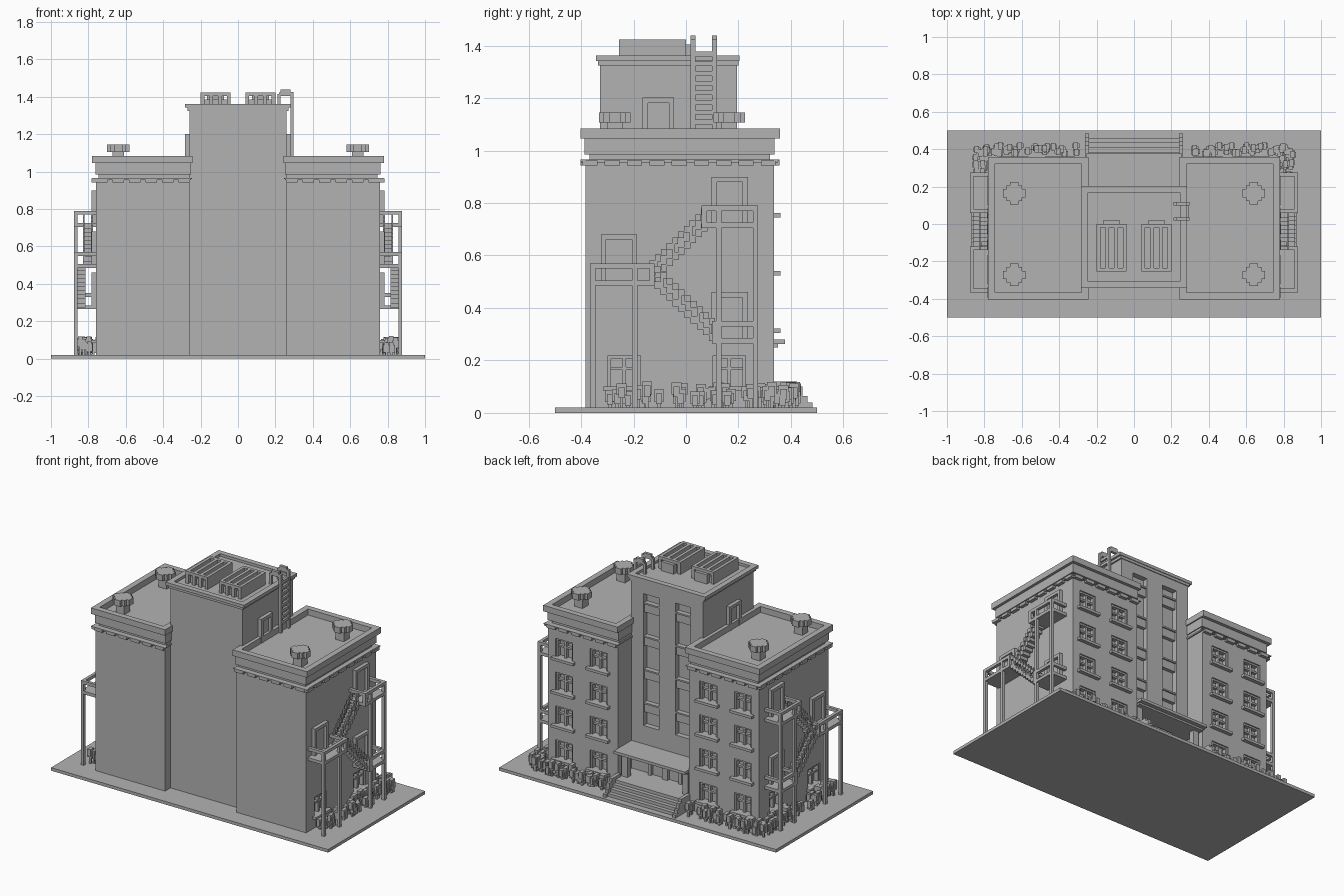
import bpy, bmesh, random
from mathutils import Matrix, Vector

old = bpy.data.objects.get("Cube")
if old:
    bpy.data.objects.remove(old, do_unlink=True)

GREY = 0.45
mat = bpy.data.materials.new("plain_grey")
mat.use_nodes = True
mat.diffuse_color = (GREY, GREY, GREY, 1)
mat.node_tree.nodes["Principled BSDF"].inputs["Base Color"].default_value = (GREY, GREY, GREY, 1)


def make(name, boxes):
    """One object from boxes given as (x0, x1, y0, y1, z0, z1)."""
    bm = bmesh.new()
    for b in boxes:
        lo = Vector([min(b[i], b[i + 1]) for i in (0, 2, 4)])
        hi = Vector([max(b[i], b[i + 1]) for i in (0, 2, 4)])
        m = Matrix.Translation((lo + hi) / 2) @ Matrix.Diagonal((*(hi - lo), 1))
        bmesh.ops.create_cube(bm, size=1, matrix=m)
    me = bpy.data.meshes.new(name)
    bm.to_mesh(me)
    bm.free()
    me.materials.append(mat)
    ob = bpy.data.objects.new(name, me)
    bpy.context.collection.objects.link(ob)
    return ob


def carve(ob, boxes):
    """Cut boxes out of an object."""
    cutter = make("cutter", boxes)
    cutter.hide_render = True
    mod = ob.modifiers.new("openings", 'BOOLEAN')
    mod.operation, mod.solver, mod.object = 'DIFFERENCE', 'EXACT', cutter
    bpy.context.view_layer.objects.active = ob
    bpy.ops.object.modifier_apply(modifier=mod.name)
    bpy.data.objects.remove(cutter, do_unlink=True)


def ring(x0, x1, y0, y1, z0, z1, t):
    """Four walls of thickness t around a rectangle."""
    return [(x0, x1, y0, y0 + t, z0, z1), (x0, x1, y1 - t, y1, z0, z1),
            (x0, x0 + t, y0 + t, y1 - t, z0, z1), (x1 - t, x1, y0 + t, y1 - t, z0, z1)]


def on_back(wall, s=1):
    return lambda u0, u1, d0, d1, z0, z1: (s * u0, s * u1, wall + d0, wall + d1, z0, z1)


def on_side(wall, s):
    return lambda u0, u1, d0, d1, z0, z1: (s * (wall + d0), s * (wall + d1), u0, u1, z0, z1)


def window(put, u, z):
    """Cutter box, then sill and frame bars, for one window."""
    cut = put(u - .062, u + .062, -.035, .02, z + .017, z + .135)
    parts = [put(u - .08, u + .08, -.01, .025, z, z + .017),
             put(u - .007, u + .007, -.036, -.012, z + .017, z + .135),
             put(u - .062, u + .062, -.036, -.015, z + .08, z + .092)]
    for e in (-1, 1):
        parts.append(put(u + e * .05, u + e * .063, -.036, -.008, z + .016, z + .136))
    parts.append(put(u - .05, u + .05, -.036, -.008, z + .124, z + .136))
    return cut, parts


def door(put, u, z, w, h):
    """Projecting door frame with a set-back leaf."""
    a, t = w / 2, .02
    return [put(u - a, u - a + t, -.01, .024, z, z + h), put(u + a - t, u + a, -.01, .024, z, z + h),
            put(u - a + t, u + a - t, -.01, .024, z + h - t, z + h),
            put(u - a + t, u + a - t, -.01, .004, z, z + h - t)]


def stair(x0, x1, ya, za, yb, zb, s, n=10):
    """Stepped flight with stepped handrails on both edges."""
    out = []
    dy, dz = (yb - ya) / n, (zb - za) / n
    for i in range(n):
        y, z = ya + i * dy, za + (i + .5) * dz
        out.append((s * x0, s * x1, y, y + dy * 1.1, z - .017, z + .012))
        for xr in (x0, x1 - .01):
            out.append((s * xr, s * (xr + .01), y, y + dy, z + .045, z + .07))
        if i % 3 == 1:
            out.append((s * (x1 - .01), s * x1, y, y + dy * .5, z, z + .05))
    return out


def platform(y0, y1, z, posts, s, x0=.75, x1=.878):
    """Fire escape landing: floor, rails and legs down to the ground."""
    t = .02
    out = [(s * x0, s * x1, y0, y1, z - .02, z)]
    out.append((s * (x1 - t), s * x1, y0, y1, z + .045, z + .065))
    for y in (y0, y1 - t):
        out.append((s * x0, s * x1, y, y + t, z + .045, z + .065))
        out.append((s * (x1 - t), s * x1, y, y + t, z, z + .05))
    for y in posts:
        out.append((s * (x1 - t), s * x1, y, y + t, .02, z + .05))
    return out


def bushes(rng, x0, x1, y0, y1, n):
    """Clumps of small leafy blocks."""
    out = []
    for _ in range(n):
        x, y = rng.uniform(x0, x1), rng.uniform(y0, y1)
        h = rng.uniform(.045, .085)
        out.append((x - .006, x + .006, y - .006, y + .006, .02, h))
        out.append((x - .019, x + .019, y - .012, y + .012, h - .02, h + .02))
        out.append((x - .012, x + .012, y - .019, y + .019, h - .01, h + .035))
    return out


make("ground_slab", [(-1, 1, -.5, .5, 0, .02)])
rng = random.Random(4)
YF, YB = -.383, .335

for s, side in ((1, "left"), (-1, "right")):
    # wing body with its windows
    body = make(side + "_wing", [(s * .258, s * .76, YF, YB, .02, .96)])
    cuts, frames = [], []
    for put, us, zs in ((on_back(YB, s), (.395, .645), (.083, .304, .524, .744)),
                        (on_side(.76, s), (-.235, .165), (.083,))):
        for u in us:
            for z in zs:
                c, f = window(put, u, z)
                cuts.append(c)
                frames += f
    carve(body, cuts)
    make(side + "_window_frames", frames)

    # cornice, toothed moulding and parapet
    make(side + "_cornice", [(s * .25, s * .775, -.4, .35, .955, .965),
                             (s * .258, s * .745, YF + .015, YB - .015, .96, .985),
                             (s * .252, s * .762, YF - .004, YB + .002, .985, 1.045)])
    teeth = [(s * .245, s * .78, -.403, -.383, .96, .965), (s * .245, s * .78, .335, .356, .96, .965)]
    for i in range(6):
        x = .258 + i * .088
        for y0, y1 in ((-.403, YF), (YB, .356)):
            teeth.append((s * x, s * (x + .06), y0, y1, .943, .962))
    for i in range(9):
        y = -.395 + i * .085
        teeth.append((s * .755, s * .782, y, y + .058, .943, .962))
    make(side + "_dentils", teeth)
    xs = sorted((s * .244, s * .78))
    make(side + "_parapet", ring(*xs, -.403, .358, 1.045, 1.084, .038))

    # mushroom shaped roof vents
    vents = []
    for y in (.165, -.272):
        x = s * .64
        vents.append((x - .03, x + .03, y - .03, y + .03, 1.04, 1.11))
        for a, b in ((.06, .022), (.022, .06), (.042, .042)):
            vents.append((x - a, x + a, y - b, y + b, 1.106, 1.145))
    make(side + "_roof_vents", vents)

    # doors on the wing side and on the tower side
    put = on_side(.76, s)
    doors = door(put, -.255, .5, .138, .18) + door(put, .167, .72, .138, .18) + door(put, .167, .28, .138, .18)
    make(side + "_escape_doors", doors)
    make(side + "_roof_door", door(on_side(.26, s), -.105, 1.045, .12, .157))

    # fire escape
    escape = platform(-.365, -.12, .505, (-.365, -.205), s)
    escape += platform(.06, .275, .725, (.115, .255), s)
    escape += platform(.1, .275, .285, (), s)
    escape += stair(.775, .83, -.14, .5, .08, .72, s)
    escape += stair(.815, .868, -.12, .5, .11, .28, s)
    make(side + "_fire_escape", escape)

    # planting along the back and the side
    plants = bushes(rng, s * .3, s * .84, .375, .42, 34) + bushes(rng, s * .79, s * .85, -.33, .4, 40)
    make(side + "_bushes", plants)

    # pier and stepped cheek wall at the entrance
    make(side + "_entrance_pier", [(s * .2, s * .24, .28, .32, .1, .26)])
    make(side + "_step_cheek", [(s * .24, s * .262, .33, y, .02, z) for y, z in
                                ((.42, .12), (.445, .1), (.463, .065), (.483, .04))])

# central tower with two tall recessed strips in the back
tower = make("tower", [(-.26, .26, -.327, .195, .02, 1.345)])
carve(tower, [(u - .055, u + .055, .16, .22, .4, 1.26) for u in (-.115, .115)])
bars = []
for u in (-.115, .115):
    for i in range(4):
        z = .53 + i * .217
        bars.append((u - .055, u + .055, .155, .183, z - .045, z + .01))
        bars.append((u - .055, u + .055, .155, .192, z + .01, z + .02))
make("tower_window_spandrels", bars)
make("tower_cap", [(-.27, .27, -.335, .2, 1.325, 1.345)] + ring(-.283, .283, -.343, .204, 1.342, 1.362, .036))

# twin rooftop cooling units with slatted tops
units = []
for x0 in (-.2, .04):
    units.append((x0 + .006, x0 + .154, -.235, -.008, 1.34, 1.385))
    units.append((x0 + .035, x0 + .125, -.01, .02, 1.34, 1.405))
    for i in range(4):
        x = x0 + i * .0467
        units.append((x, x + .02, -.255, 0, 1.34, 1.424))
    for y in (-.255, -.02):
        units.append((x0, x0 + .16, y, y + .02, 1.405, 1.424))
make("cooling_units", units)

# roof ladder with hooped rails
ladder = []
for y in (.018, .1):
    ladder.append((.28, .297, y, y + .018, 1.045, 1.425))
    ladder.append((.22, .29, y, y + .018, 1.405, 1.423))
    ladder.append((.228, .28, y, y + .018, 1.42, 1.438))
    ladder.append((.21, .228, y, y + .018, 1.345, 1.415))
ladder += [(.28, .295, .03, .108, 1.1 + i * .037, 1.118 + i * .037) for i in range(8)]
make("roof_ladder", ladder)

# entrance: canopy, landing, steps and double door
make("entrance_canopy", [(-.257, .257, .19, .378, .262, .28), (-.25, .25, .19, .35, .25, .262)])
make("entrance_steps", [(-.255, .255, .19, y, .02, z) for y, z in
                        ((.385, .1), (.41, .08), (.435, .06), (.46, .04))])
back = on_back(.195)
make("entrance_doors", door(back, -.06, .1, .12, .14) + door(back, .06, .1, .12, .14))
